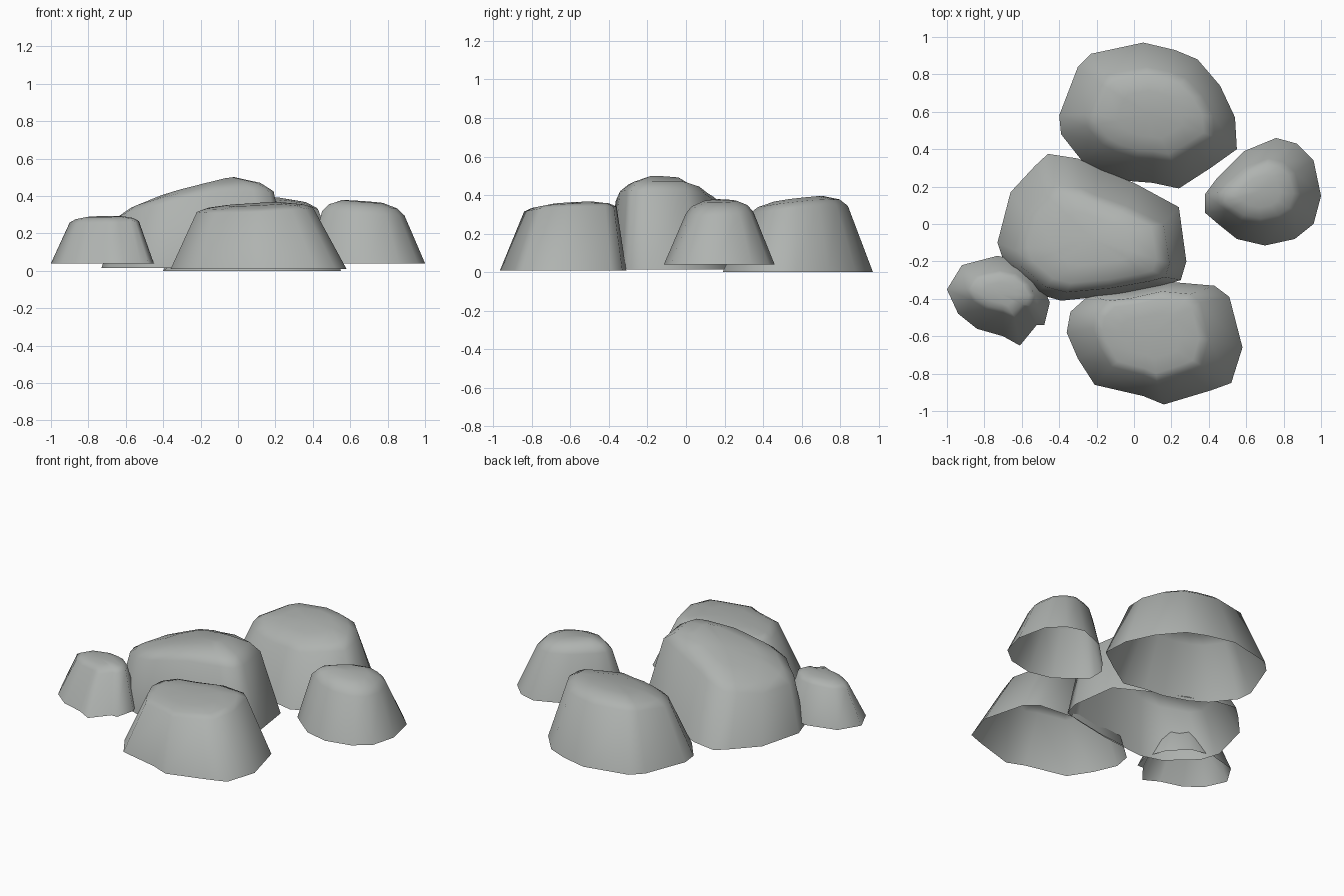
import bpy, bmesh, math

stone = bpy.data.materials.new("stone")
stone.diffuse_color = (0.43, 0.45, 0.435, 1)


def rock(name, z0, base, box, height, slope, cap, shoulder=0.9):
    """Open-bottomed boulder: base outline lofted to a shoulder box, then a domed, tilted top."""
    xs, ys = [p[0] for p in base], [p[1] for p in base]
    bx0, bx1, by0, by1 = min(xs), max(xs), min(ys), max(ys)
    x0, x1, y0, y1 = box
    cx, cy = (x0 + x1) / 2, (y0 + y1) / 2
    rim = [(x0 + (x - bx0) / (bx1 - bx0) * (x1 - x0),
            y0 + (y - by0) / (by1 - by0) * (y1 - y0)) for x, y in base]

    def top(x, y):
        return min(height + slope[0] * (x - cx) + slope[1] * (y - cy), cap)

    bm = bmesh.new()
    rings = [[bm.verts.new((x, y, z0)) for x, y in base]]
    # shoulder, rounded edge, upper face
    for s, f in ((1.0, shoulder), (0.83, 0.6 + shoulder * 0.4), (0.5, 1.0)):
        ring = []
        for x, y in rim:
            px, py = cx + (x - cx) * s, cy + (y - cy) * s
            ring.append(bm.verts.new((px, py, f * top(px, py))))
        rings.append(ring)
    crown = bm.verts.new((cx, cy, top(cx, cy)))
    n = len(base)
    for lo, hi in zip(rings, rings[1:]):
        for i in range(n):
            j = (i + 1) % n
            bm.faces.new((lo[i], lo[j], hi[j], hi[i]))
    for i in range(n):
        bm.faces.new((rings[-1][i], rings[-1][(i + 1) % n], crown))
    bmesh.ops.recalc_face_normals(bm, faces=bm.faces)
    bm.normal_update()
    if crown.normal.z < 0:
        bmesh.ops.reverse_faces(bm, faces=bm.faces)
    me = bpy.data.meshes.new(name)
    bm.to_mesh(me)
    bm.free()
    me.shade_smooth()
    me.set_sharp_from_angle(angle=math.radians(85))
    me.materials.append(stone)
    ob = bpy.data.objects.new(name, me)
    bpy.context.collection.objects.link(ob)
    return ob


# Large rock at the back
rock("back_rock", 0.0,
     [(0.05, 0.97), (-0.23, 0.91), (-0.30, 0.84), (-0.40, 0.58), (-0.39, 0.48),
      (-0.28, 0.34), (-0.18, 0.28), (-0.03, 0.23), (0.10, 0.22), (0.24, 0.19),
      (0.41, 0.30), (0.55, 0.40), (0.54, 0.57), (0.46, 0.74), (0.34, 0.88), (0.22, 0.93)],
     (-0.26, 0.43, 0.33, 0.84), 0.38, (0.03, 0.12), 0.40, 0.86)

# Large rock at the front
rock("front_rock", 0.01,
     [(0.20, -0.31), (-0.05, -0.36), (-0.24, -0.38), (-0.34, -0.47), (-0.36, -0.58),
      (-0.30, -0.72), (-0.21, -0.86), (0.05, -0.92), (0.16, -0.965), (0.41, -0.89),
      (0.52, -0.85), (0.58, -0.66), (0.51, -0.39), (0.43, -0.33)],
     (-0.22, 0.40, -0.84, -0.36), 0.355, (0.05, 0.06), 0.37, 0.92)

# Tallest rock in the middle, top rising to the right
rock("middle_rock", 0.015,
     [(-0.46, 0.375), (-0.53, 0.31), (-0.66, 0.17), (-0.73, -0.10), (-0.69, -0.22),
      (-0.60, -0.30), (-0.53, -0.37), (-0.39, -0.41), (-0.10, -0.38), (0.15, -0.33),
      (0.25, -0.30), (0.28, -0.20), (0.24, 0.09), (0.0, 0.22), (-0.20, 0.30), (-0.30, 0.35)],
     (-0.64, 0.19, -0.365, 0.21), 0.445, (0.26, -0.08), 0.50, 0.85)

# Small rock on the left
rock("left_rock", 0.04,
     [(-0.73, -0.17), (-0.92, -0.22), (-1.0, -0.35), (-0.94, -0.48), (-0.84, -0.56),
      (-0.70, -0.60), (-0.61, -0.65), (-0.52, -0.54), (-0.48, -0.54), (-0.45, -0.42),
      (-0.50, -0.30), (-0.60, -0.20)],
     (-0.90, -0.53, -0.50, -0.25), 0.29, (0.03, 0.05), 0.295, 0.9)

# Small rock on the right
rock("right_rock", 0.04,
     [(0.76, 0.46), (0.59, 0.39), (0.44, 0.24), (0.38, 0.16), (0.38, 0.06),
      (0.45, 0.0), (0.55, -0.08), (0.70, -0.115), (0.86, -0.08), (0.96, 0.0),
      (1.0, 0.15), (0.96, 0.34), (0.87, 0.43)],
     (0.45, 0.89, 0.0, 0.35), 0.37, (-0.08, 0.03), 0.38, 0.84)
